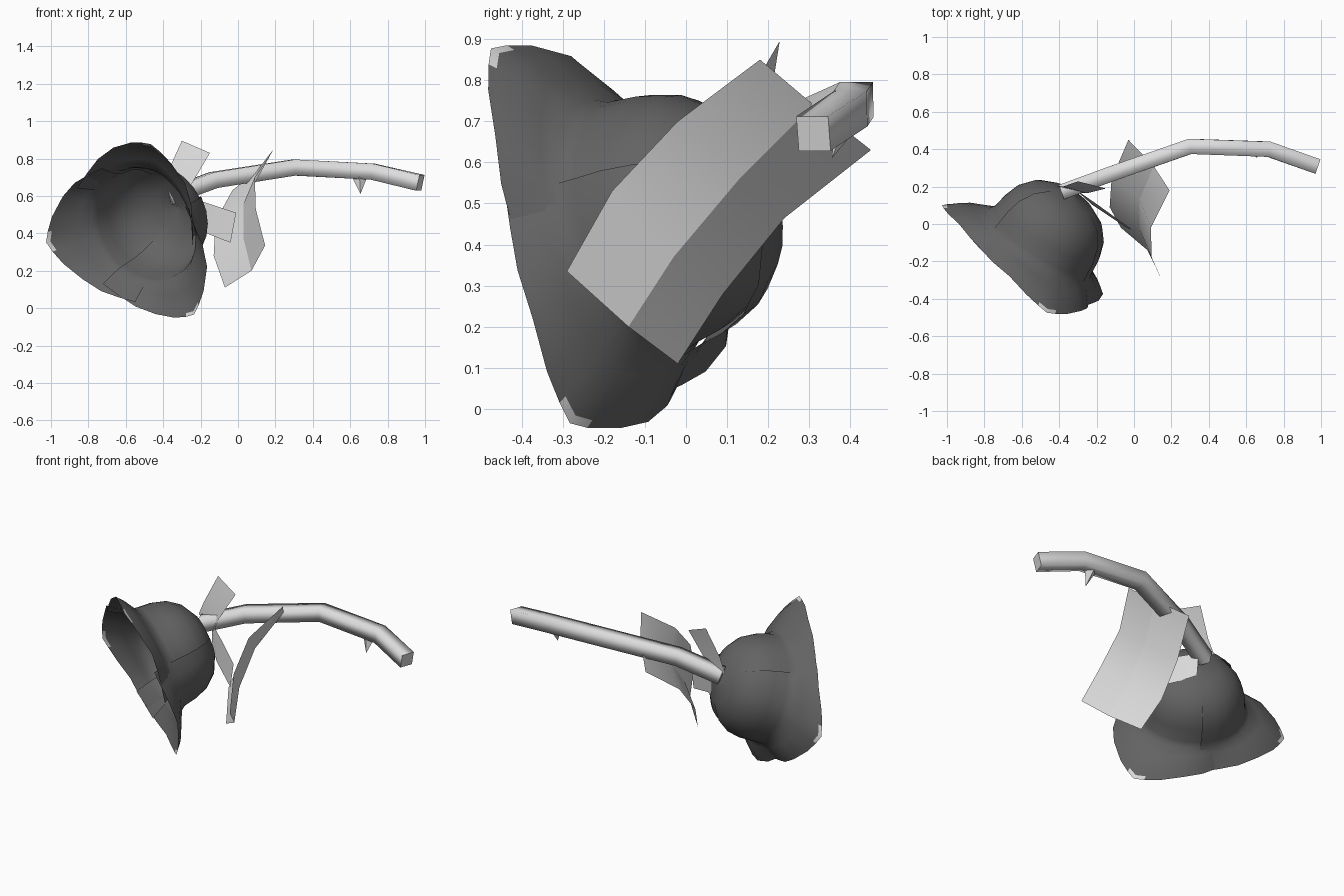
import bpy, math
from mathutils import Vector as V

if "Cube" in bpy.data.objects:
    bpy.data.objects.remove(bpy.data.objects["Cube"])


def material(name, g):
    m = bpy.data.materials.new(name)
    m.diffuse_color = (g, g, g, 1)
    m.use_nodes = True
    m.node_tree.nodes["Principled BSDF"].inputs["Base Color"].default_value = m.diffuse_color
    return m


dark = material("dark grey petal", 0.125)
light = material("light grey", 0.72)


def make(name, verts, faces, mats, smooth=True):
    me = bpy.data.meshes.new(name)
    me.from_pydata([tuple(v) for v in verts], [], faces)
    for m in mats:
        me.materials.append(m)
    for p in me.polygons:
        p.use_smooth = smooth
    ob = bpy.data.objects.new(name, me)
    bpy.context.collection.objects.link(ob)
    return ob


def grid(name, rows, mats, smooth=True):
    n = len(rows[0])
    faces = [(r * n + c, r * n + c + 1, (r + 1) * n + c + 1, (r + 1) * n + c)
             for r in range(len(rows) - 1) for c in range(n - 1)]
    return make(name, [v for r in rows for v in r], faces, mats, smooth)


# Flower cup: three overlapping petals around a tilted axis
base = V((-0.325, 0.155, 0.54))
axis = V((-0.53, -0.79, -0.30)).normalized()
tip = V((-1.0, 0.11, 0.36)) - base
u = (tip - axis * tip.dot(axis)).normalized()
w = axis.cross(u)
# depth, radius, extra flare at the middle of the petal
profile = [(0.0, 0.001, 0), (0.02, 0.135, 0), (0.07, 0.222, 0), (0.14, 0.277, 0), (0.22, 0.303, 0),
           (0.30, 0.312, 0.003), (0.335, 0.317, 0.02), (0.375, 0.333, 0.082), (0.42, 0.357, 0.14),
           (0.457, 0.378, 0.158), (0.472, 0.388, 0.166)]
angles = [-76, -60, -45, -30, -15, -6, 0, 6, 15, 30, 45, 60, 76]
for k in range(3):
    rows = []
    for d, r, f in profile:
        row = []
        for a in angles:
            blend = max(0, 1 - abs(a) / 66) ** 1.2
            # the flanks of each petal lean back from the corner
            back = 0.042 * min(1, abs(a) / 30) - 0.02 * max(0, abs(a) - 30) / 46
            lean = back * max(0, (d - 0.335) / 0.135)
            t = math.radians(a + 120 * k)
            rad = r + f * blend + 0.007 * a / 76 * min(1, r / 0.2)
            row.append(base + axis * (d - lean) + (u * math.cos(t) + w * math.sin(t)) * rad)
        rows.append(row)
    ob = grid(f"petal_{k + 1}", rows, [dark, light])
    # pale tip at the corner of each petal
    n = len(angles) - 1
    for p in ob.data.polygons:
        r, c = divmod(p.index, n)
        if r == len(profile) - 2 and c in (5, 6):
            p.material_index = 1

# Square stem swept along a bent path
path = [V(p) for p in ((-0.375, 0.175, 0.595), (-0.13, 0.265, 0.685), (0.30, 0.415, 0.752),
                       (0.72, 0.40, 0.73), (0.975, 0.31, 0.67))]
verts, faces = [], []
for i, p in enumerate(path):
    d = (path[min(i + 1, 4)] - path[max(i - 1, 0)]).normalized()
    s = d.cross(V((0, 0, 1))).normalized()
    up = s.cross(d)
    verts += [p + s * x * 0.041 + up * z * 0.043 for x, z in ((-1, -1), (1, -1), (1, 1), (-1, 1))]
for i in range(4):
    for j in range(4):
        faces.append((4 * i + j, 4 * i + (j + 1) % 4, 4 * i + 4 + (j + 1) % 4, 4 * i + 4 + j))
faces += [(3, 2, 1, 0), (16, 17, 18, 19)]
stem = make("stem", verts, faces, [light])
for p in list(stem.data.polygons)[-2:]:
    p.use_smooth = False

# Thorn under the stem
make("thorn", [(0.61, 0.39, 0.70), (0.69, 0.39, 0.70), (0.65, 0.43, 0.70), (0.65, 0.36, 0.70), (0.655, 0.355, 0.61)],
     [(0, 3, 4), (3, 1, 4), (1, 2, 4), (2, 0, 4)], [light], False)

# Bent leaf in two halves, creased along the midrib
lower = [V(p) for p in ((-0.07, -0.02, 0.11), (-0.13, 0.09, 0.28), (-0.12, 0.24, 0.465), (-0.03, 0.45, 0.63))]
midrib = [V(p) for p in ((0.072, -0.14, 0.20), (0.03, -0.03, 0.37), (0.03, 0.13, 0.56), (0.105, 0.31, 0.74))]
upper = [V(p) for p in ((0.145, -0.29, 0.335), (0.095, -0.18, 0.53), (0.09, -0.02, 0.70), (0.19, 0.18, 0.85))]
grid("leaf_lower_half", list(zip(lower, midrib)), [light])
grid("leaf_upper_half", list(zip(midrib, upper)), [light])

# Sepals at the base of the flower
grid("upper_sepal", [
    [V((-0.42, 0.205, 0.63)), V((-0.29, 0.165, 0.57))],
    [V((-0.38, 0.20, 0.72)), V((-0.25, 0.165, 0.66))],
    [V((-0.30, 0.228, 0.895)), V((-0.15, 0.19, 0.83))]], [light])
grid("side_sepal", [
    [V((-0.32, 0.19, 0.61)), V((-0.31, 0.185, 0.46))],
    [V((-0.19, 0.10, 0.57)), V((-0.22, 0.10, 0.42))],
    [V((-0.01, -0.03, 0.51)), V((-0.04, -0.02, 0.35))]], [light])
